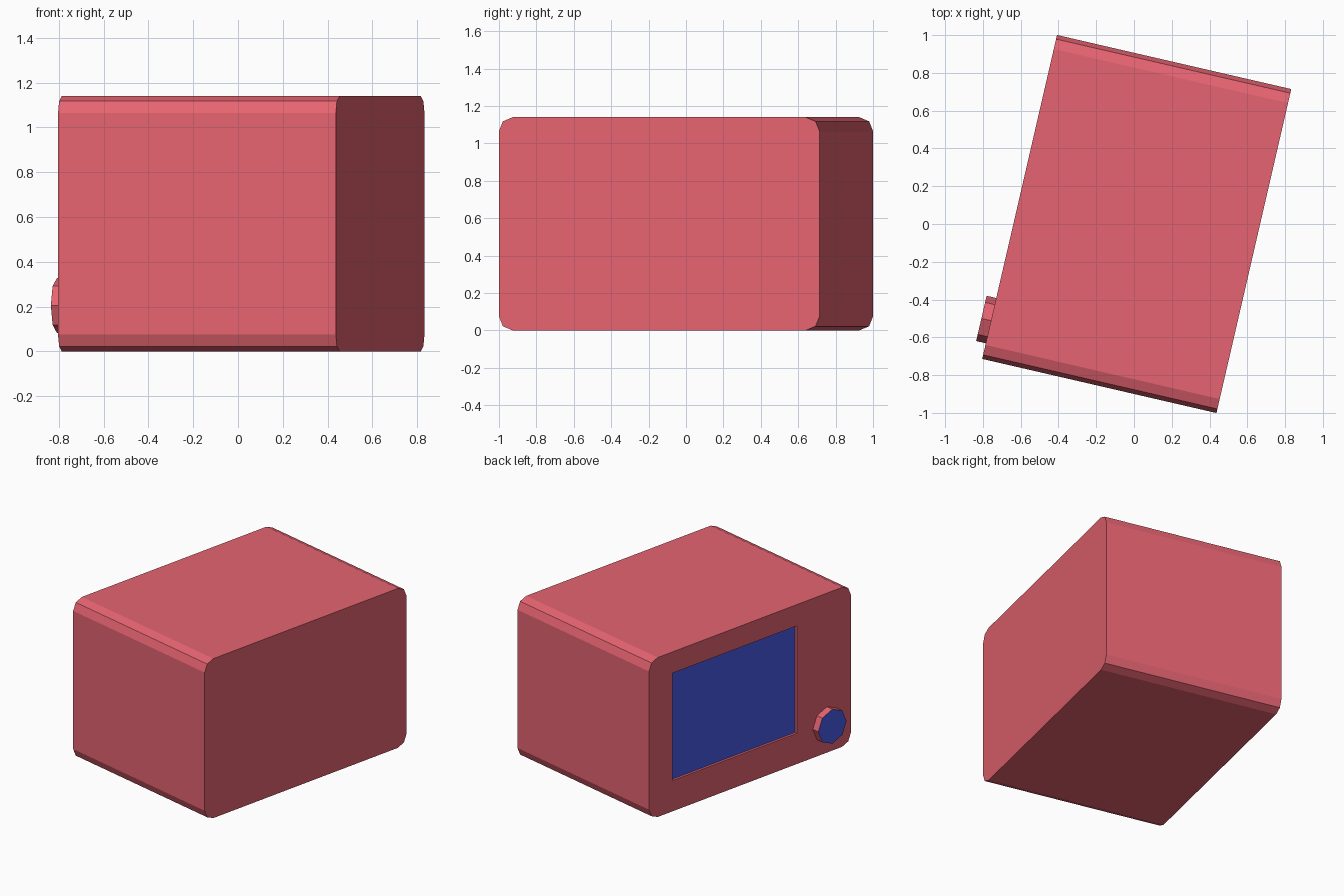
import bpy, bmesh, math
from mathutils import Matrix, Vector

if "Cube" in bpy.data.objects:
    bpy.data.objects.remove(bpy.data.objects["Cube"])

DEPTH, WIDTH, HEIGHT = 1.273, 1.76, 1.14
# everything is built square to the axes, then turned as a whole
PLACE = Matrix.Translation((0.0145, 0, 0)) @ Matrix.Rotation(math.radians(-13), 4, 'Z')


def material(name, color):
    m = bpy.data.materials.new(name)
    m.diffuse_color = color
    m.use_nodes = True
    m.node_tree.nodes["Principled BSDF"].inputs["Base Color"].default_value = m.diffuse_color
    return m


RED = material("red_shell", (0.79, 0.127, 0.165, 1))
BLUE = material("blue_panel", (0.07, 0.102, 0.81, 1))


def add(name, bm, *mats):
    mesh = bpy.data.meshes.new(name)
    bm.normal_update()
    bm.to_mesh(mesh)
    bm.free()
    for m in mats:
        mesh.materials.append(m)
    obj = bpy.data.objects.new(name, mesh)
    obj.matrix_world = PLACE
    bpy.context.collection.objects.link(obj)
    return obj


def box(lo, hi):
    lo, hi = Vector(lo), Vector(hi)
    bm = bmesh.new()
    bmesh.ops.create_cube(bm, size=1, matrix=Matrix.Translation((lo + hi) / 2)
                          @ Matrix.Diagonal((*(hi - lo), 1)))
    return bm


FACE = -DEPTH / 2
RECESS = 0.02
Y0, Y1, Z0, Z1 = -0.41, 0.677, 0.22, 0.988

# cabinet: block with its four long edges rounded in two steps
bm = box((FACE, -WIDTH / 2, 0), (-FACE, WIDTH / 2, HEIGHT))
long_edges = [e for e in bm.edges
              if abs(e.verts[0].co.x - e.verts[1].co.x) > 0.1]
bmesh.ops.bevel(bm, geom=long_edges, offset=0.076, segments=2, profile=0.5,
                affect='EDGES')
cabinet = add("cabinet", bm, RED)

# shallow screen recess
cutter = add("screen_cutter", box((FACE - 0.1, Y0, Z0), (FACE + RECESS, Y1, Z1)), RED)
cutter.hide_render = True
cutter.hide_viewport = True
cut = cabinet.modifiers.new("screen_recess", 'BOOLEAN')
cut.operation = 'DIFFERENCE'
cut.solver = 'EXACT'
cut.object = cutter

# screen panel on the recess floor
add("screen", box((FACE + RECESS - 0.003, Y0, Z0), (FACE + RECESS + 0.01, Y1, Z1)), BLUE)

# eight-sided knob with a blue cap
bm = bmesh.new()
bmesh.ops.create_cone(bm, cap_ends=True, segments=8, radius1=0.123, radius2=0.123,
                      depth=0.062,
                      matrix=Matrix.Translation((-0.658, -0.672, 0.205))
                      @ Matrix.Rotation(-math.pi / 2, 4, 'Y'))
bm.normal_update()
for f in bm.faces:
    f.material_index = int(f.normal.x < -0.9)
add("knob", bm, RED, BLUE)
